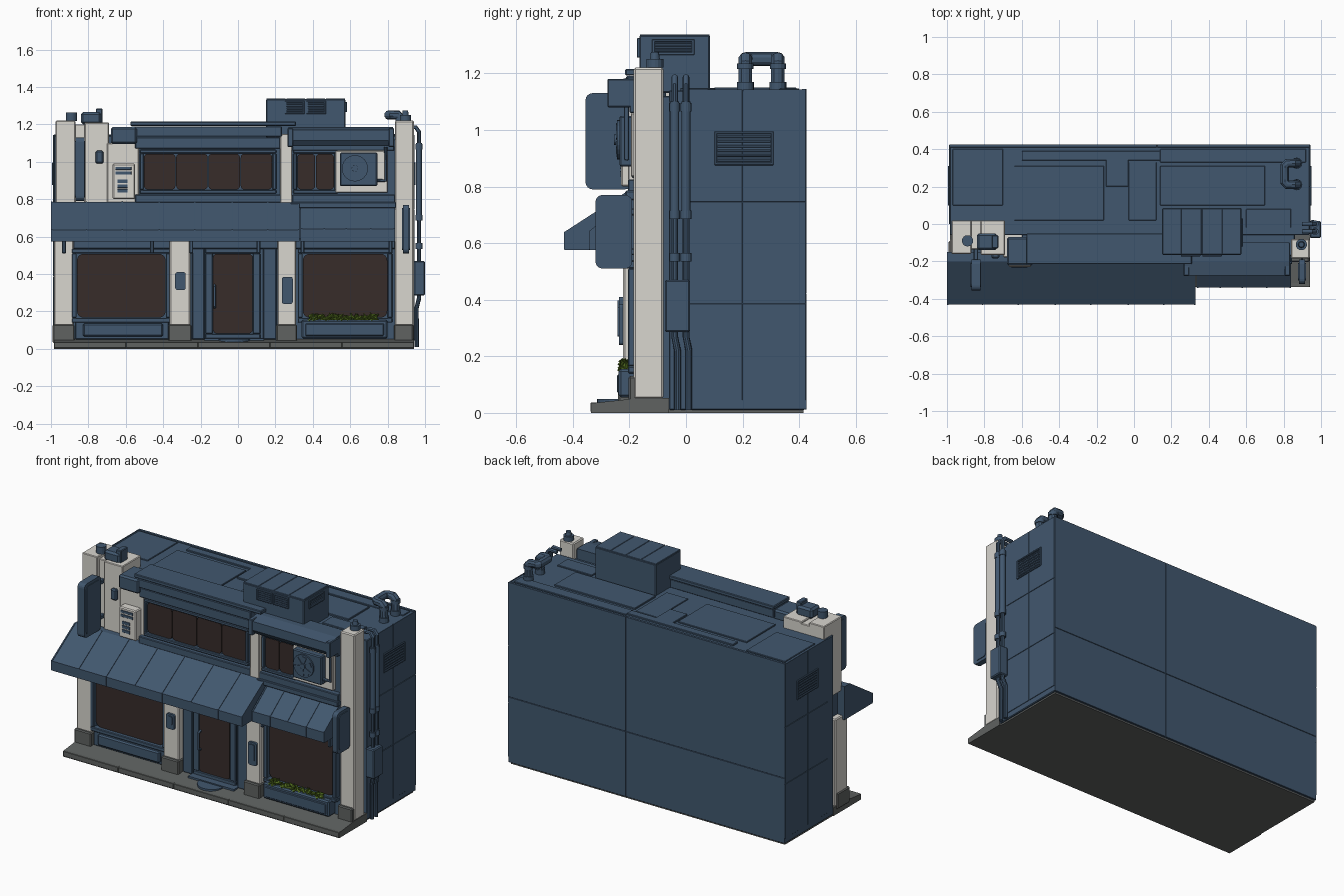
import bpy, bmesh, math, random
from mathutils import Vector, Matrix

if "Cube" in bpy.data.objects:
    bpy.data.objects.remove(bpy.data.objects["Cube"])

random.seed(4)

def mat(name, r, g, b):
    m = bpy.data.materials.new(name)
    m.diffuse_color = (r, g, b, 1)
    m.use_nodes = True
    m.node_tree.nodes["Principled BSDF"].inputs["Base Color"].default_value = m.diffuse_color
    return m

BLUE = mat("slate_blue", 0.053, 0.096, 0.158)
WHITE = mat("warm_white", 0.69, 0.67, 0.625)
GLASS = mat("dark_brown_glass", 0.038, 0.025, 0.023)
GREY = mat("stone_grey", 0.115, 0.123, 0.12)
GREEN = mat("leaf_green", 0.085, 0.155, 0.014)

def finish(name, bm, m, bevel=0.0):
    bmesh.ops.recalc_face_normals(bm, faces=bm.faces)
    me = bpy.data.meshes.new(name)
    bm.to_mesh(me)
    bm.free()
    ob = bpy.data.objects.new(name, me)
    bpy.context.collection.objects.link(ob)
    me.materials.append(m)
    if bevel:
        mod = ob.modifiers.new("bevel", 'BEVEL')
        mod.width = bevel
        mod.segments = 1
    return ob

def box(name, x0, x1, y0, y1, z0, z1, m=BLUE, bevel=0.004):
    bm = bmesh.new()
    bmesh.ops.create_cube(bm, size=1)
    for v in bm.verts:
        v.co = (x0 + (v.co.x + .5) * (x1 - x0), y0 + (v.co.y + .5) * (y1 - y0), z0 + (v.co.z + .5) * (z1 - z0))
    return finish(name, bm, m, bevel)

def prism(name, pts, axis, a, b, m=BLUE, bevel=0.0):
    """Extrude a profile along x (points are y,z) or along y (points are x,z)."""
    bm = bmesh.new()
    put = (lambda p, t: (t, p[0], p[1])) if axis == 'x' else (lambda p, t: (p[0], t, p[1]))
    f = bm.faces.new([bm.verts.new(put(p, a)) for p in pts])
    ext = bmesh.ops.extrude_face_region(bm, geom=[f])
    for v in [g for g in ext['geom'] if isinstance(g, bmesh.types.BMVert)]:
        v.co += Vector((b - a, 0, 0) if axis == 'x' else (0, b - a, 0))
    return finish(name, bm, m, bevel)

def rounded(u0, u1, v0, v1, r, n=4):
    pts = []
    for k, (cu, cv) in enumerate([(u1 - r, v1 - r), (u0 + r, v1 - r), (u0 + r, v0 + r), (u1 - r, v0 + r)]):
        for i in range(n + 1):
            a = math.pi / 2 * (k + i / n)
            pts.append((cu + r * math.cos(a), cv + r * math.sin(a)))
    return pts

def cyl(name, c, r, depth, axis='z', m=BLUE, n=16, r2=None):
    bm = bmesh.new()
    rot = {'z': Matrix(), 'x': Matrix.Rotation(math.pi / 2, 4, 'Y'), 'y': Matrix.Rotation(math.pi / 2, 4, 'X')}[axis]
    bmesh.ops.create_cone(bm, cap_ends=True, segments=n, radius1=r, radius2=r if r2 is None else r2,
                          depth=depth, matrix=Matrix.Translation(c) @ rot)
    return finish(name, bm, m)

def pipe(name, pts, r, m=BLUE):
    cu = bpy.data.curves.new(name, 'CURVE')
    cu.dimensions = '3D'
    cu.bevel_depth, cu.bevel_resolution, cu.use_fill_caps = r, 3, True
    sp = cu.splines.new('POLY')
    sp.points.add(len(pts) - 1)
    for p, q in zip(sp.points, pts):
        p.co = (*q, 1)
    ob = bpy.data.objects.new(name, cu)
    bpy.context.collection.objects.link(ob)
    cu.materials.append(m)
    bpy.ops.object.select_all(action='DESELECT')
    ob.select_set(True)
    bpy.context.view_layer.objects.active = ob
    bpy.ops.object.convert(target='MESH')
    bpy.ops.object.shade_smooth_by_angle()

def window(name, x0, x1, z0, z1, y, panes=1, r=0.035, t=0.025, d=0.03):
    """Frame bars standing out from wall y, with rounded glass panes."""
    for i, (a, b, c, e) in enumerate([(x0 - t, x1 + t, z1, z1 + t), (x0 - t, x1 + t, z0 - t, z0),
                                      (x0 - t, x0, z0, z1), (x1, x1 + t, z0, z1)]):
        box(f"{name}_frame_{i}", a, b, y - d, y + .01, c, e)
    w = (x1 - x0) / panes
    for i in range(panes):
        g = 0.002
        prism(f"{name}_glass_{i}", rounded(x0 + i * w + g, x0 + (i + 1) * w - g, z0 + g, z1 - g, r), 'y', y - .009, y, GLASS)

def louvre(name, u0, u1, z0, z1, at, axis, out, n=5):
    """Framed vent with slats on a side wall (axis x) or front wall (axis y)."""
    def b(s, ua, ub, za, zb, d):
        lo, hi = sorted((at - out * .005, at + out * d))
        if axis == 'x':
            box(name + s, lo, hi, ua, ub, za, zb, BLUE, .002)
        else:
            box(name + s, ua, ub, lo, hi, za, zb, BLUE, .002)
    t = 0.01
    b("_top", u0, u1, z1 - t, z1, .008); b("_bottom", u0, u1, z0, z0 + t, .008)
    b("_end_a", u0, u0 + t, z0, z1, .008); b("_end_b", u1 - t, u1, z0, z1, .008)
    h = (z1 - z0 - 2 * t) / n
    for i in range(n):
        b(f"_slat_{i}", u0 + t, u1 - t, z0 + t + h * (i + .2), z0 + t + h * (i + .75), .006)

# main volume, front volumes, stone base
box("main_body", -.985, .94, -.06, .42, .01, 1.14)
box("front_wall_lower", -.95, .86, -.17, -.05, .02, .76)
box("front_wall_upper", -.6, .86, -.17, -.05, .74, 1.12)
box("base_plate", -.98, .93, -.2, .415, 0, .02, GREY, 0)
prism("front_pavement", [(-.335, 0), (-.335, .034), (-.17, .052), (-.06, .052), (-.06, 0)], 'x', -.985, .94, GREY)
for i in range(5):
    box(f"kerb_stone_{i}", -.983 + i * .385, -.6 + i * .385, -.338, -.3, .004, .036, GREY, .002)

# panels on back, sides and roof
for i, (a, b) in enumerate([(-.985, .122), (.124, .94)]):
    for j, (c, d) in enumerate([(.012, .422), (.424, 1.145)]):
        box(f"back_panel_{i}_{j}", a, b, .41, .426, c, d, BLUE, .001)
for s, x in (("right", .94), ("left", -.985)):
    for i, (a, b) in enumerate([(.0, .199), (.201, .424)]):
        for j, (c, d) in enumerate([(.045, .386), (.388, .744), (.746, 1.143)]):
            box(f"{s}_panel_{i}_{j}", x - .003, x + .003, a, b, c, d, BLUE, .001)
for s, x, o in (("right_vent", .942, 1), ("left_vent", -.987, -1)):
    louvre(s, .1, .31, .875, .995, x, 'x', o, 6)
for i, (a, b, c, d, h) in enumerate([(-.97, -.7, .1, .4, .006), (-.64, -.16, .02, .31, .008), (-.15, -.03, .2, .37, .01),
                                     (-.03, .12, .02, .33, .006), (.14, .92, .33, .4, .006), (.14, .7, .1, .31, .01),
                                     (-.6, .14, .34, .39, .01), (.6, .84, -.02, .08, .008)]):
    box(f"roof_panel_{i}", a, b, c, d, 1.13, 1.14 + h, BLUE, .002)

# pillars with stone feet
for n, x0, x1, yf, zt in (("left", -.985, -.88, -.2, .6), ("middle_left", -.365, -.255, -.222, .6),
                          ("middle_right", .21, .31, -.222, .6), ("right", .84, .94, -.185, 1.22)):
    box(f"{n}_pillar", x0, x1, yf, -.08, .05, zt, WHITE, .006)
    box(f"{n}_pillar_foot", x0 - .006, min(x1 + .006, .937), yf - .018, -.09, .03, .13, GREY, .006)
box("upper_middle_pillar", .225, .29, -.205, -.1, .77, 1.15, WHITE)
cyl("right_pillar_cap", (.895, -.11, 1.235), .03, .03)
cyl("right_pillar_knob", (.895, -.11, 1.255), .02, .04, r2=.014)

# left white tower with roof gear
box("tower_left", -.975, -.87, -.16, .02, .75, 1.22, WHITE)
box("tower_core", -.88, -.81, -.135, .02, .75, 1.2, WHITE)
box("tower_right", -.82, -.69, -.165, .02, .75, 1.21, WHITE)
box("tower_side_wall", -.7, -.53, -.178, -.05, .75, 1.1, WHITE)
box("tower_gear", -.84, -.73, -.14, -.05, 1.2, 1.265, BLUE, .012)
box("tower_gear_lid", -.76, -.725, -.13, -.06, 1.2, 1.285)
cyl("tower_knob", (-.89, -.09, 1.24), .03, .045)
box("tower_switch", -.762, -.72, -.185, -.155, .99, 1.06, BLUE, .008)
box("meter_box", -.67, -.55, -.23, -.16, .8, .99, WHITE, .006)
for i, z in enumerate((.94, .965)):
    box(f"meter_slot_{i}", -.655, -.57, -.234, -.225, z - .008, z + .008, BLUE, .001)
for i in range(3):
    box(f"meter_panel_{i}", -.645, -.59, -.234, -.225, .835 + i * .026, .854 + i * .026, BLUE, .001)

# projecting rounded signs
for n, x0, x1, y0, y1, z0, z1 in (("left_sign", -.87, -.822, -.355, -.19, .79, 1.13), ("right_sign", .882, .915, -.32, -.19, .51, .77)):
    prism(n, rounded(y0, y1, z0, z1, .025), 'x', x0, x1)
    prism(n + "_face", rounded(y0 + .018, y1 - .018, z0 + .018, z1 - .018, .02), 'x', x0 - .004, x1 + .004)
    for z in (z0 + .06, z1 - .06):
        box(n + "_bracket", x0 + .012, x1 - .012, y1 - .01, -.13, z - .012, z + .012)

# awnings: one straight slope with standing seams
def awning(name, x0, x1, yt, zt, front, zf, seams):
    prism(name, [(-.15, .575), (-.15, zt), (yt, zt), (front, zf), (front, .575)], 'x', x0, x1)
    rib = [(yt, zt - .01), (yt, zt + .003), (front - .002, zf + .003), (front - .002, .577), (front + .02, .577)]
    for i, x in enumerate(seams):
        prism(f"{name}_seam_{i}", rib, 'x', x - .004, x + .004)
awning("left_awning", -1.0, .33, -.2, .785, -.43, .635, [-.996, -.81, -.62, -.42, -.23, -.03, .16, .326])
awning("right_awning", .335, .84, -.19, .755, -.34, .64, [.34, .46, .58, .71, .836])
box("right_awning_ledge", .28, .845, -.215, -.16, .752, .785)
for x in (-.93, -.46, -.25, .11, .345, .815):
    box("awning_bracket", x - .01, x + .01, -.26, -.18, .51, .58)

# lower storefront
box("lintel", -.88, .84, -.205, -.15, .535, .59)
window("left_shop_window", -.865 + .002, -.385, .165, .51, -.175)
window("right_shop_window", .345, .8, .165, .51, -.175)
box("left_window_base", -.87, -.37, -.195, -.15, .05, .145)
box("left_sill_panel", -.83, -.4, -.215, -.18, .065, .135, BLUE, .008)
box("planter", .34, .8, -.238, -.17, .055, .155, BLUE, .008)
box("planter_face", .36, .78, -.244, -.23, .07, .135)
bm = bmesh.new()
for i in range(130):
    p = Vector((random.uniform(.385, .745), random.uniform(-.23, -.205), random.uniform(.155, .182)))
    tilt = Matrix.Rotation(random.uniform(-1.2, 1.2), 4, 'Y') @ Matrix.Rotation(random.uniform(-.5, .9), 4, 'X')
    bmesh.ops.create_cone(bm, segments=4, radius1=.011, radius2=0, depth=.028, matrix=Matrix.Translation(p) @ tilt)
finish("plants", bm, GREEN)

# door and step
for i, (a, b) in enumerate([(-.245, -.18), (.135, .205)]):
    box(f"door_surround_{i}", a, b, -.2, -.16, .05, .56)
window("door", -.135, .08, .08, .51, -.185, 1, .02, .04, .012)
pipe("door_handle", [(-.125, -.19, .22), (-.125, -.215, .23), (-.125, -.215, .33), (-.125, -.19, .34)], .007)
prism("door_step", [(-.17, .04), (-.17, .058), (-.24, .056), (-.24, .03)], 'x', -.18, .14)
cyl("door_mat", (-.02, -.23, .043), .085, .012, n=24)

# wall devices on the pillars
for n, x0, x1, z0, z1 in (("intercom", -.336, -.28, .315, .41), ("wall_phone", .235, .293, .24, .385)):
    prism(n, rounded(x0, x1, z0, z1, .012), 'y', -.236, -.215)
    prism(n + "_face", rounded(x0 + .012, x1 - .012, z0 + .03, z1 - .012, .008), 'y', -.242, -.234)

# upper windows, sills, cornices
window("upper_left_window", -.505, .185, .85, 1.045, -.172, 4, .02, .02, .02)
window("upper_right_window", .315, .515, .85, 1.045, -.172, 2, .02, .02, .02)
box("upper_sill", -.55, .23, -.205, -.15, .78, .825)
box("upper_right_sill", .29, .84, -.205, -.15, .78, .825)
box("white_service_wall", .52, .8, -.195, -.15, .835, 1.06, WHITE)
box("left_cornice_lower", -.55, .225, -.2, -.1, 1.07, 1.13)
box("left_cornice_upper", -.57, .235, -.212, -.06, 1.135, 1.19)
box("left_cornice_cap", -.575, .31, -.215, -.05, 1.192, 1.215)
box("left_cornice_step", -.68, -.54, -.222, -.07, 1.095, 1.185, BLUE, .01)
box("right_cornice_soffit", .29, .835, -.2, -.1, 1.06, 1.11)
prism("right_cornice", [(-.1, 1.08), (-.1, 1.185), (-.2, 1.185), (-.275, 1.17), (-.275, 1.115), (-.25, 1.085)], 'x', .27, .83)
for x in (.28, .82):
    box("cornice_end", x - .015, x + .015, -.278, -.1, 1.08, 1.18)

# fan unit
box("fan_unit", .545, .745, -.235, -.17, .87, 1.05, BLUE, .006)
cyl("fan_ring", (.625, -.238, .965), .07, .012, 'y', n=24)
cyl("fan_hub", (.625, -.247, .965), .018, .014, 'y')
for k in range(6):
    a0 = k * math.pi / 3
    pts = [(.625 + r * math.cos(a0 + d), .965 + r * math.sin(a0 + d)) for r, d in ((.015, 0), (.06, .1), (.06, .6), (.015, .7))]
    prism(f"fan_blade_{k}", pts, 'y', -.248, -.242)
pipe("fan_hose", [(.745, -.21, .9), (.79, -.21, .9), (.79, -.21, 1.08)], .009)

# roof vent box
box("roof_vent_box", .15, .575, -.165, .085, 1.13, 1.335, BLUE, .005)
for i in range(4):
    box(f"roof_vent_lid_{i}", .152 + i * .106, .254 + i * .106, -.163, .083, 1.33, 1.338, BLUE, .002)
louvre("vent_front_left", .25, .355, 1.255, 1.325, -.165, 'y', -1, 4)
louvre("vent_front_right", .365, .47, 1.255, 1.325, -.165, 'y', -1, 4)
louvre("vent_side", -.12, .03, 1.265, 1.32, .575, 'x', 1, 4)

# roof pipe loop
pipe("roof_pipe_loop", [(.87, .21, 1.13), (.87, .21, 1.235), (.855, .21, 1.25), (.82, .21, 1.25), (.805, .225, 1.25), (.805, .31, 1.25),
                        (.82, .325, 1.25), (.855, .325, 1.25), (.87, .325, 1.235), (.87, .325, 1.13)], .025)
for y in (.21, .325):
    cyl("pipe_flange", (.87, y, 1.155), .03, .03)
    cyl("pipe_collar", (.87, y, 1.225), .029, .02)

# pipes down the right side, with junction box
for i, y in enumerate((-.04, 0)):
    pipe(f"side_pipe_{i}", [(.9, y, 1.18), (.95, y, 1.185), (.968, y, 1.16), (.968, y, .27), (.955, y + .01, .22), (.955, y + .01, .01)], .012)
    cyl(f"side_pipe_sleeve_{i}", (.968, y, .9), .016, .4)
    for z in (1.08, .7, .55):
        cyl(f"side_pipe_clamp_{i}", (.968, y, z), .019, .03)
box("junction_box", .94, 1.0, -.075, .015, .285, .47, BLUE, .006)
